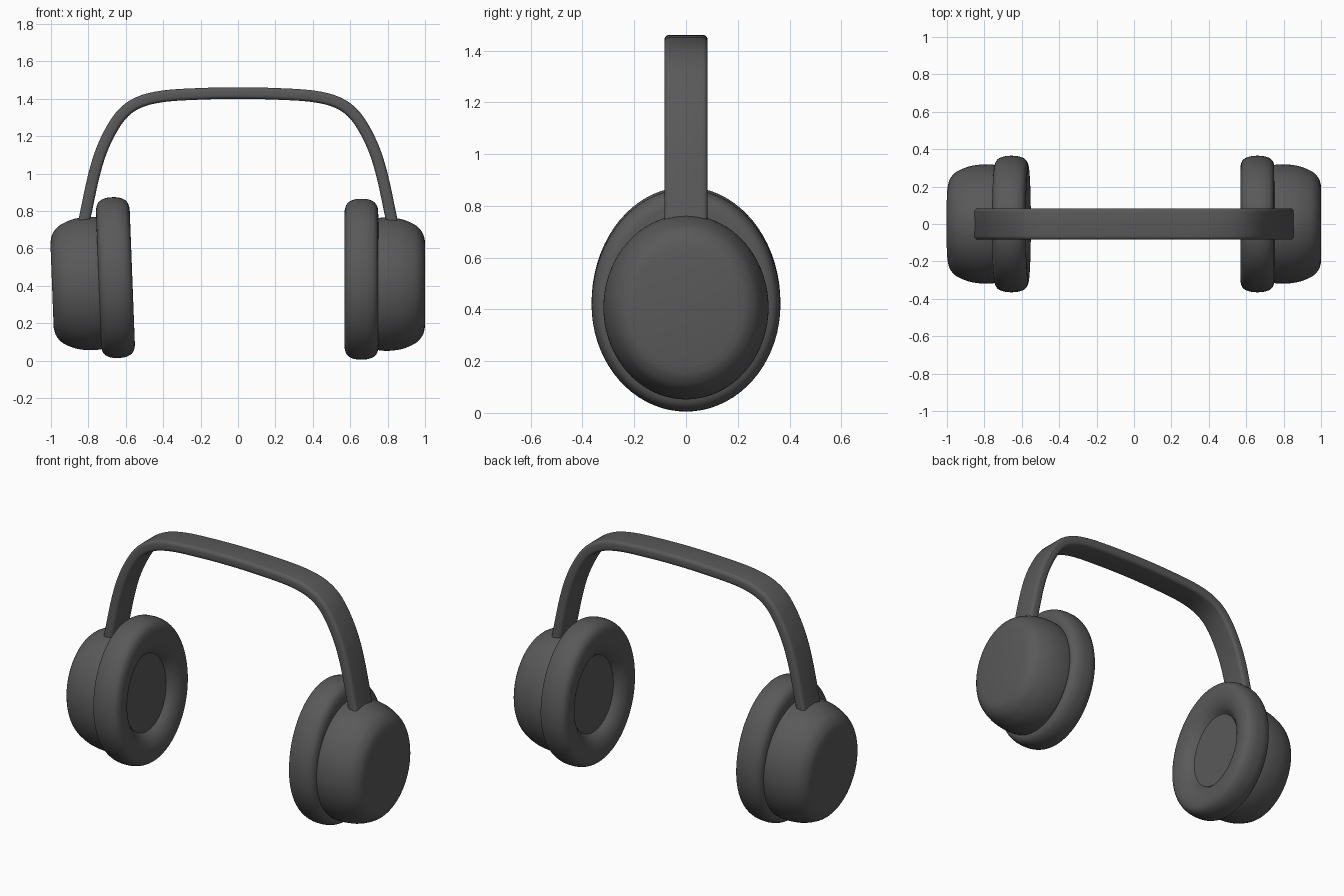
import bpy, bmesh, math
from mathutils import Vector, Matrix

if "Cube" in bpy.data.objects:
    bpy.data.objects.remove(bpy.data.objects["Cube"])

grey = bpy.data.materials.new("charcoal grey")
grey.diffuse_color = (0.1, 0.1, 0.1, 1)
grey.use_nodes = True
grey.node_tree.nodes["Principled BSDF"].inputs["Base Color"].default_value = grey.diffuse_color


def smooth_path(points, steps=4):
    """Catmull-Rom interpolation through 2D points."""
    p = [Vector(q) for q in points]
    p = [2 * p[0] - p[1]] + p + [2 * p[-1] - p[-2]]
    out = []
    for a, b, c, d in zip(p, p[1:], p[2:], p[3:]):
        for i in range(steps):
            t = i / steps
            out.append(0.5 * (2 * b + (c - a) * t + (2 * a - 5 * b + 4 * c - d) * t * t
                              + (3 * b - a - 3 * c + d) * t ** 3))
    return out + [p[-2]]


def skin(name, rings, matrix=Matrix()):
    """Bridge closed rings of points and cap both ends."""
    bm = bmesh.new()
    loops = [[bm.verts.new(matrix @ Vector(v)) for v in ring] for ring in rings]
    n = len(loops[0])
    for a, b in zip(loops, loops[1:]):
        for i in range(n):
            j = (i + 1) % n
            bm.faces.new((a[i], a[j], b[j], b[i]))
    bm.faces.new(loops[0][::-1])
    bm.faces.new(loops[-1])
    bmesh.ops.recalc_face_normals(bm, faces=bm.faces)
    mesh = bpy.data.meshes.new(name)
    bm.to_mesh(mesh)
    bm.free()
    mesh.materials.append(grey)
    obj = bpy.data.objects.new(name, mesh)
    bpy.context.collection.objects.link(obj)
    bpy.ops.object.select_all(action='DESELECT')
    obj.select_set(True)
    bpy.context.view_layer.objects.active = obj
    bpy.ops.object.shade_smooth_by_angle(angle=math.radians(35))
    return obj


def oval(x, f, ry, up, down, cz, n=72):
    """Slightly egg-shaped ring facing x, scaled by f."""
    ring = []
    for i in range(n):
        a = 2 * math.pi * i / n
        s = math.sin(a)
        ring.append((x, f * ry * math.cos(a), cz + f * s * (up if s > 0 else down)))
    return ring


# Ear cup profiles: (x, fraction of the outline radius)
SHELL = [(0.72, 0.95), (0.75, 0.99), (0.79, 1.0), (0.83, 0.995), (0.88, 0.97), (0.93, 0.915),
         (0.965, 0.85), (0.99, 0.75), (1.0, 0.64)]
CUSHION = [(0.75, 0.8), (0.748, 0.88), (0.733, 0.95), (0.70, 0.99), (0.66, 1.0), (0.62, 0.99),
           (0.587, 0.95), (0.572, 0.88), (0.57, 0.79), (0.578, 0.69), (0.598, 0.60), (0.635, 0.52)]
SHELL_OVAL = (0.319, 0.358, 0.355, 0.407)
CUSHION_OVAL = (0.365, 0.447, 0.413, 0.418)

# The left cup is mirrored and leans slightly outward
lean = (Matrix.Translation((-0.745, 0, 0.425)) @ Matrix.Rotation(math.radians(-2.2), 4, 'Y')
        @ Matrix.Translation((0.75, 0, -0.42)) @ Matrix.Scale(-1, 4, (1, 0, 0)))

for side, m in (("right", Matrix()), ("left", lean)):
    skin(side + "_shell", [oval(x, f, *SHELL_OVAL) for x, f in smooth_path(SHELL)], m)
    skin(side + "_cushion", [oval(x, f, *CUSHION_OVAL) for x, f in smooth_path(CUSHION)], m)
    # Flat speaker cover inside the cushion hole
    skin(side + "_speaker_cover",
         [oval(x, 0.535, *CUSHION_OVAL) for x in (0.66, 0.625)], m)

# Headband: rounded rectangle swept along an arch
half = [(0.825, 0.735), (0.768, 1.0), (0.712, 1.165), (0.63, 1.305), (0.535, 1.378),
        (0.4, 1.413), (0.2, 1.426), (0, 1.43)]
path = smooth_path(half + [(-x, z) for x, z in half[-2::-1]])
HALF_W, HALF_T, R = 0.084, 0.031, 0.02
section = []
for k, (sy, st) in enumerate(((1, 1), (-1, 1), (-1, -1), (1, -1))):
    for i in range(5):
        a = math.pi / 2 * (k + i / 4)
        section.append((sy * (HALF_W - R) + R * math.cos(a), st * (HALF_T - R) + R * math.sin(a)))
rings = []
for i, p in enumerate(path):
    d = (path[min(i + 1, len(path) - 1)] - path[max(i - 1, 0)]).normalized()
    normal = Vector((d.y, -d.x))
    rings.append([(p.x + normal.x * t, y, p.y + normal.y * t) for y, t in section])
skin("headband", rings)
